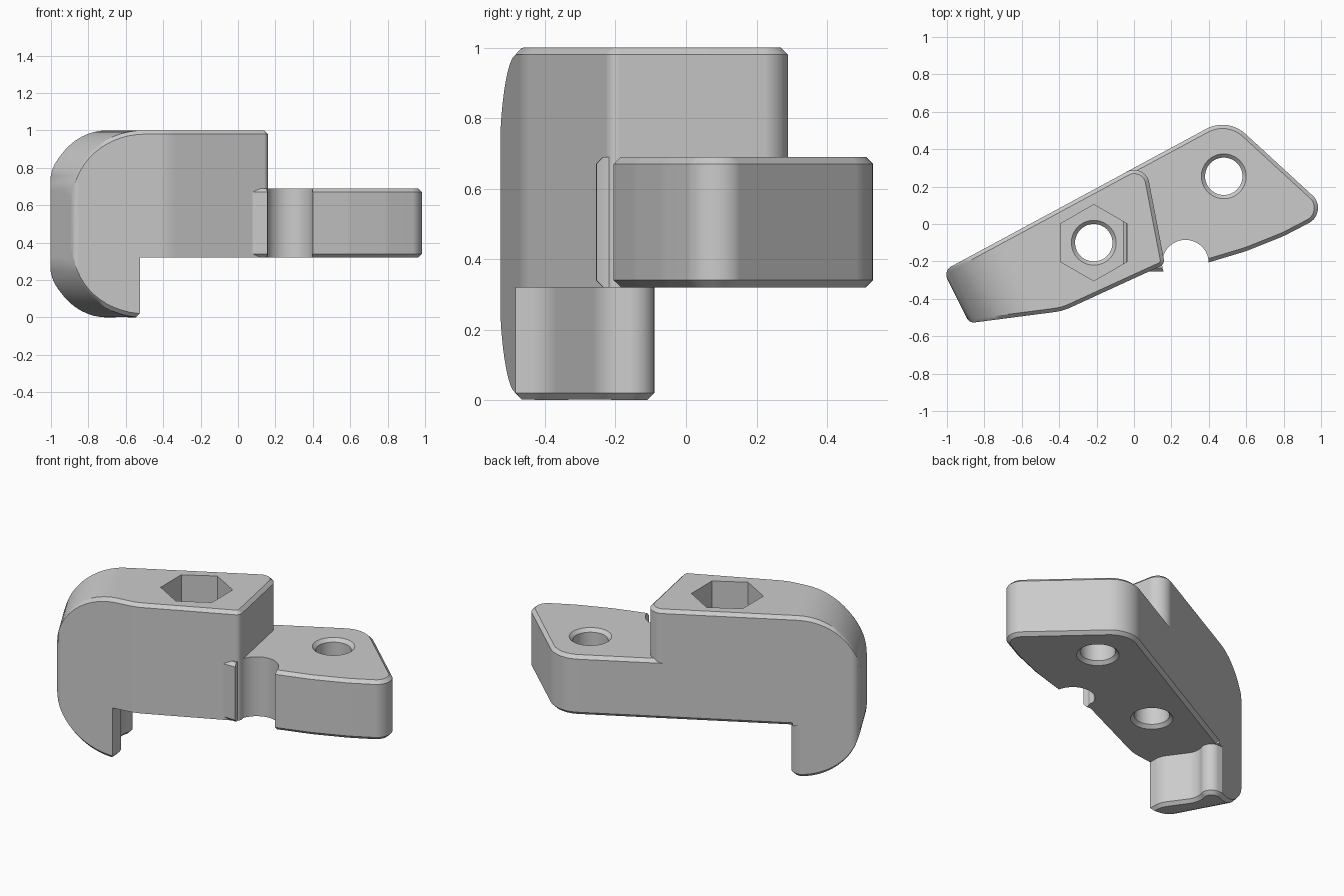
import bpy, bmesh, math
from mathutils import Vector, Matrix

if "Cube" in bpy.data.objects:
    bpy.data.objects.remove(bpy.data.objects["Cube"])

CH = 0.02                  # edge chamfer
LOW, MID = 0.32, 0.69      # underside and top of the plate
ROUND = 0.36               # radius of the rounded end
BACK = Vector((0.88, 0.475, 0)).normalized()   # direction of the long back edge
BOLT, PIN, NOTCH = (-0.215, -0.1), (0.48, 0.255), (0.275, -0.21)

grey = bpy.data.materials.new("satin grey")
grey.use_nodes = True
grey.diffuse_color = (0.6, 0.6, 0.6, 1)
grey.node_tree.nodes["Principled BSDF"].inputs["Base Color"].default_value = (0.6, 0.6, 0.6, 1)


def fillet(corners, steps=8):
    """Closed outline with rounded corners, from (x, y, radius)."""
    out = []
    for i, (x, y, r) in enumerate(corners):
        p = Vector((x, y, 0))
        a = (Vector((*corners[i - 1][:2], 0)) - p).normalized()
        b = (Vector((*corners[(i + 1) % len(corners)][:2], 0)) - p).normalized()
        if r == 0:
            out.append(p)
            continue
        half = a.angle(b) / 2
        c = p + (a + b).normalized() * r / math.sin(half)
        d = r / math.tan(half)
        s, e = p + a * d - c, p + b * d - c
        out += [c + s.lerp(e, k / steps).normalized() * r for k in range(steps + 1)]
    return out


def inset(pts, d):
    """Offset an anticlockwise outline inwards."""
    out = []
    for i, p in enumerate(pts):
        e, f = (p - pts[i - 1]).normalized(), (pts[(i + 1) % len(pts)] - p).normalized()
        n, m = Vector((-e.y, e.x, 0)), Vector((-f.y, f.x, 0))
        out.append(p + (n + m) * d / (1 + n.dot(m)))
    return out


def clip(pts, limit):
    """Keep the part of an outline beyond a limit along the back edge."""
    out = []
    for i, p in enumerate(pts):
        q = pts[i - 1]
        s, t = q.dot(BACK) - limit, p.dot(BACK) - limit
        if s * t < 0:
            out.append(q.lerp(p, s / (s - t)))
        if t >= 0:
            out.append(p)
    return out


def finish(bm, name, helper=False):
    bmesh.ops.recalc_face_normals(bm, faces=bm.faces)
    me = bpy.data.meshes.new(name)
    bm.to_mesh(me)
    bm.free()
    me.materials.append(grey)
    ob = bpy.data.objects.new(name, me)
    bpy.context.collection.objects.link(ob)
    ob.hide_render = helper
    return ob


def loft(name, layers, helper=False):
    """Solid through stacked outlines, given as (points, z)."""
    bm = bmesh.new()
    rings = [[bm.verts.new((p.x, p.y, z)) for p in pts] for pts, z in layers]
    for lo, hi in zip(rings, rings[1:]):
        for i in range(len(lo)):
            bm.faces.new((lo[i - 1], lo[i], hi[i], hi[i - 1]))
    bm.faces.new(rings[0][::-1])
    bm.faces.new(rings[-1])
    return finish(bm, name, helper)


def circle(centre, r, n=48):
    return [Vector((centre[0] + r * math.sin(-math.tau * k / n),
                    centre[1] + r * math.cos(math.tau * k / n), 0)) for k in range(n)]


def hole(name, centre, lo, hi, r=0.1):
    """Cutter for a round hole chamfered at both mouths."""
    wide, thin = circle(centre, r + CH), circle(centre, r)
    return loft(name, [(wide, lo - 0.1), (wide, lo), (thin, lo + CH),
                       (thin, hi - CH), (wide, hi), (wide, hi + 0.01)], True)


def cut(ob, cutters):
    bpy.context.view_layer.objects.active = ob
    for c in cutters:
        m = ob.modifiers.new("cut", 'BOOLEAN')
        m.operation, m.solver, m.object = 'DIFFERENCE', 'EXACT', c
        bpy.ops.object.modifier_apply(modifier=m.name)
        bpy.data.objects.remove(c)
    bpy.ops.object.select_all(action='DESELECT')
    ob.select_set(True)
    bpy.ops.object.shade_smooth_by_angle(angle=math.radians(28))
    ob.modifiers.new("even shading", 'WEIGHTED_NORMAL').keep_sharp = True


# Hooked block: hull of level slices, cut back near top and bottom at the rounded end
outline = fillet([(-1.02, -0.25, 0.05), (-0.88, -0.53, 0.04), (-0.38, -0.465, 0.3),
                  (0.165, -0.215, 0.035), (0.06, 0.332, 0.08)])
start = min(p.dot(BACK) for p in outline)
bm = bmesh.new()
for ring, edge in ((inset(outline, CH), 0), (outline, CH)):
    for k in range(15):
        a = k / 14 * math.pi / 2
        limit = start + ROUND * (1 - math.cos(a))
        z = edge + (ROUND - edge) * (1 - math.sin(a))
        for p in clip(ring, limit):
            bm.verts.new((p.x, p.y, z))
            bm.verts.new((p.x, p.y, 1 - z))
hull = bmesh.ops.convex_hull(bm, input=bm.verts)
inner = {v for v in hull["geom_interior"] + hull["geom_unused"] if isinstance(v, bmesh.types.BMVert)}
bmesh.ops.delete(bm, geom=list(inner), context='VERTS')
bmesh.ops.dissolve_limit(bm, angle_limit=0.01, verts=bm.verts, edges=bm.edges)
block = finish(bm, "hooked_block")

# Space beside the hook, with a wavy side and a flared foot
space = fillet([(-0.525, -0.8, 0), (0.6, -0.8, 0), (0.6, 0.8, 0), (-0.9, 0.8, 0),
                (-0.9, -0.09, 0), (-0.61, -0.09, 0.06), (-0.655, -0.22, 0.1),
                (-0.525, -0.4, 0.12)])
flare = inset(space, -CH)
hook_space = loft("hook_space", [(flare, -0.1), (flare, 0), (space, CH), (space, LOW)], True)

# Chamfer along the lower back edge
bm = bmesh.new()
bmesh.ops.create_cube(bm, size=1, matrix=Matrix.Translation((-0.315, 0.13, LOW))
                      @ Matrix.Rotation(math.atan2(BACK.y, BACK.x), 4, 'Z')
                      @ Matrix.Rotation(math.pi / 4, 4, 'X')
                      @ Matrix.Diagonal((0.84, CH * 1.414, CH * 1.414, 1)))
edge_cut = finish(bm, "edge_cut", True)

# Hexagonal pocket over the bolt hole
hexagon = circle(BOLT, 0.204, 6)
pocket = loft("hex_pocket", [(hexagon, 0.6), (hexagon, 1.1)], True)
cut(block, [hook_space, edge_cut, hole("bolt_hole", BOLT, LOW, 0.6), pocket])

# Flat plate with a pin hole and a round notch in the front edge
shape = fillet([(-0.06, -0.255, 0), (0.15, -0.255, 0), (0.4, -0.205, 0), (0.6, -0.145, 0.5),
                (0.8, -0.065, 0.5), (1.05, 0.065, 0.09), (0.5, 0.57, 0.18), (-0.06, 0.268, 0)])
small = inset(shape, CH)
plate = loft("flat_plate", [(small, LOW), (shape, LOW + CH), (shape, MID - CH), (small, MID)])
ring = circle(NOTCH, 0.125)
notch = loft("notch", [(ring, 0.1), (ring, 0.9)], True)
cut(plate, [hole("pin_hole", PIN, LOW, MID), notch])
